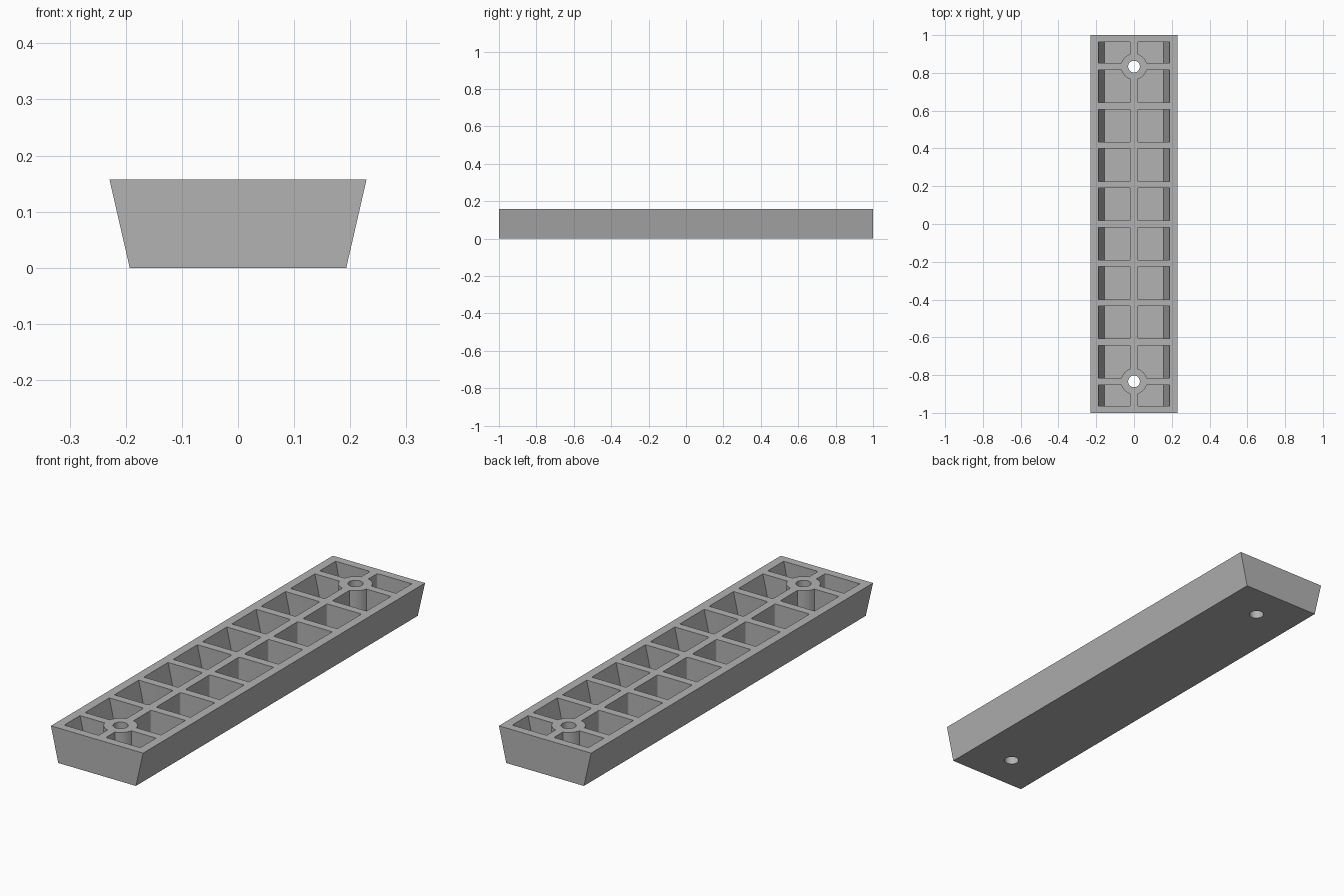
import bpy, bmesh
from math import radians

if "Cube" in bpy.data.objects:
    bpy.data.objects.remove(bpy.data.objects["Cube"], do_unlink=True)

HEIGHT, FLOOR = 0.157, 0.013
TOP_HALF, BOTTOM_HALF = 0.229, 0.193
SLOPE = (TOP_HALF - BOTTOM_HALF) / HEIGHT
WALL = 0.04
PITCH, RIB_HALF = 0.2083, 0.018
HOLE_Y = 4 * PITCH

grey = bpy.data.materials.new("light grey plastic")
grey.use_nodes = True
colour = (0.45, 0.45, 0.45, 1)
grey.diffuse_color = colour
grey.node_tree.nodes["Principled BSDF"].inputs["Base Color"].default_value = colour


def add_prism(bm, low, high, y0, y1, z0, z1):
    """Box whose x range goes from low (at z0) to high (at z1)."""
    bottom = [bm.verts.new((x, y, z0)) for x, y in
              ((low[0], y0), (low[1], y0), (low[1], y1), (low[0], y1))]
    top = [bm.verts.new((x, y, z1)) for x, y in
           ((high[0], y0), (high[1], y0), (high[1], y1), (high[0], y1))]
    bm.faces.new(bottom[::-1])
    bm.faces.new(top)
    for i in range(4):
        j = (i + 1) % 4
        bm.faces.new((bottom[i], bottom[j], top[j], top[i]))
    return list(zip(bottom, top))


def finish(name, bm):
    bmesh.ops.recalc_face_normals(bm, faces=bm.faces[:])
    mesh = bpy.data.meshes.new(name)
    bm.to_mesh(mesh)
    bm.free()
    obj = bpy.data.objects.new(name, mesh)
    bpy.context.collection.objects.link(obj)
    mesh.materials.append(grey)
    return obj


def cylinders(name, radius):
    """A pair of upright cylinders at the screw positions."""
    bm = bmesh.new()
    for y in (-HOLE_Y, HOLE_Y):
        made = bmesh.ops.create_cone(bm, cap_ends=True, segments=48, radius1=radius,
                                     radius2=radius, depth=1)
        bmesh.ops.translate(bm, verts=made["verts"], vec=(0, y, 0))
    return finish(name, bm)


def subtract(target, cutter):
    mod = target.modifiers.new("cut", "BOOLEAN")
    mod.operation = "DIFFERENCE"
    mod.solver = "EXACT"
    mod.object = cutter
    bpy.context.view_layer.objects.active = target
    bpy.ops.object.modifier_apply(modifier=mod.name)
    bpy.data.objects.remove(cutter, do_unlink=True)


# Tapered block
bm = bmesh.new()
add_prism(bm, (-BOTTOM_HALF, BOTTOM_HALF), (-TOP_HALF, TOP_HALF), -1, 1, 0, HEIGHT)
block = finish("ribbed_block", bm)

# Two columns of pockets, with rounded corners along the central rib
bm = bmesh.new()
z_top = HEIGHT + 0.03
outer_low = BOTTOM_HALF + SLOPE * FLOOR - WALL
outer_high = BOTTOM_HALF + SLOPE * z_top - WALL
corners = []
for row in range(-5, 5):
    y0 = max(row * PITCH + RIB_HALF, -0.963)
    y1 = min((row + 1) * PITCH - RIB_HALF, 0.963)
    for side in (-1, 1):
        low = sorted((side * RIB_HALF, side * outer_low))
        high = sorted((side * RIB_HALF, side * outer_high))
        pairs = add_prism(bm, low, high, y0, y1, FLOOR, z_top)
        corners += [bm.edges.get(p) for p in pairs
                    if abs(p[0].co.x) < RIB_HALF + 0.001]
bmesh.ops.bevel(bm, geom=corners, offset=0.007, segments=4, profile=0.5, affect="EDGES")
pockets = finish("pocket_cutter", bm)
pockets.hide_render = True

# Keep the screw bosses standing inside the pockets, then drill them through
subtract(pockets, cylinders("boss_shape", 0.069))
subtract(block, pockets)
subtract(block, cylinders("hole_cutter", 0.031))

# Smooth the round walls, keep all other edges crisp
bpy.ops.object.select_all(action="DESELECT")
block.select_set(True)
bpy.context.view_layer.objects.active = block
bpy.ops.object.shade_smooth_by_angle(angle=radians(30))
